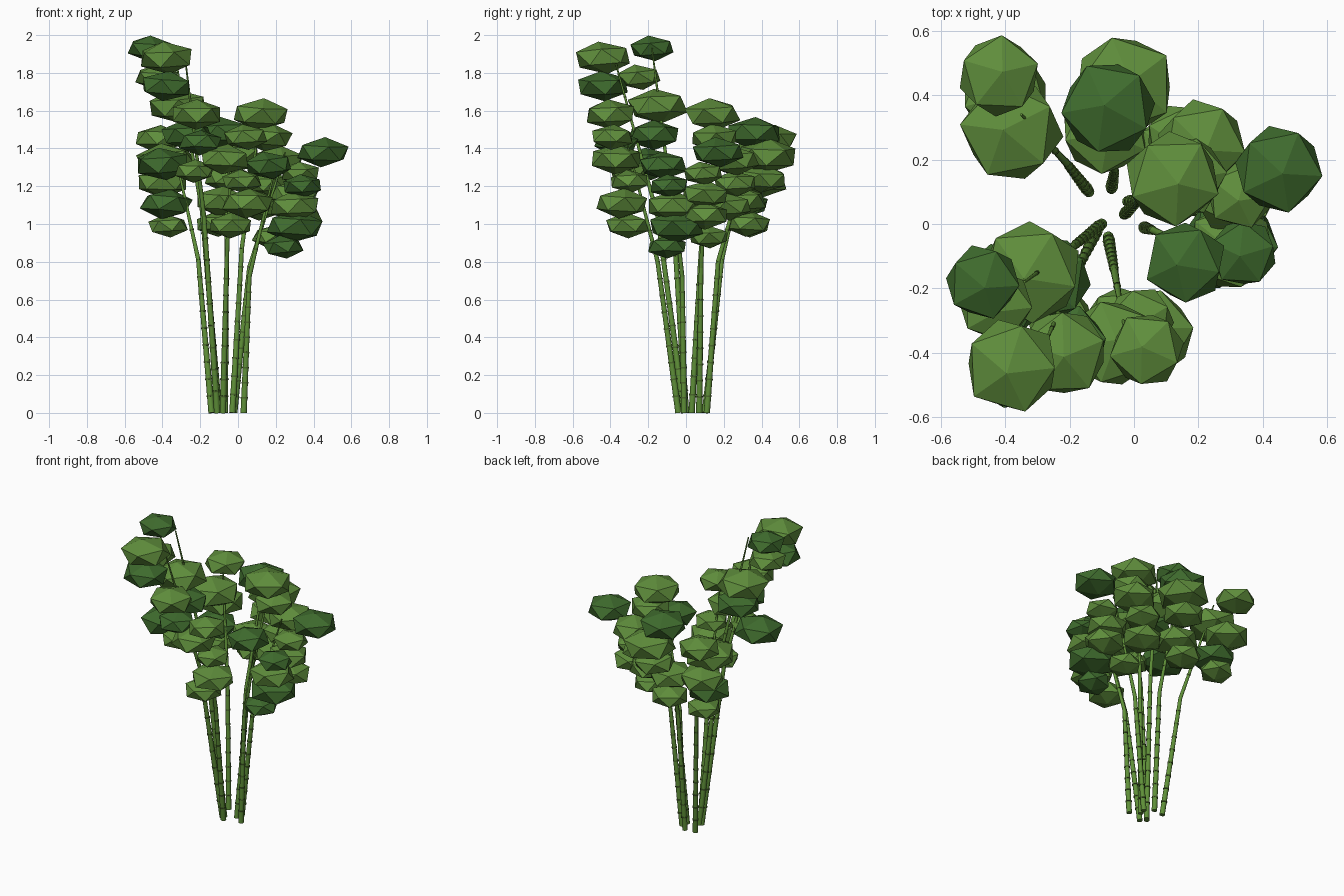
import bpy, bmesh, math, random
from mathutils import Vector, Matrix, Euler

random.seed(4)
cube = bpy.data.objects.get("Cube")
if cube:
    bpy.data.objects.remove(cube, do_unlink=True)


def make_material(name, colour):
    mat = bpy.data.materials.new(name)
    mat.use_nodes = True
    mat.diffuse_color = (*colour, 1)
    mat.node_tree.nodes["Principled BSDF"].inputs["Base Color"].default_value = (*colour, 1)
    return mat


light_leaf = make_material("light leaf green", (0.115, 0.27, 0.045))
dark_leaf = make_material("dark leaf green", (0.05, 0.15, 0.027))
stem_green = make_material("stem green", (0.115, 0.28, 0.04))
joint_green = make_material("joint olive green", (0.07, 0.14, 0.025))


def finish(bm, name, *materials):
    mesh = bpy.data.meshes.new(name)
    bm.to_mesh(mesh)
    bm.free()
    for mat in materials:
        mesh.materials.append(mat)
    bpy.context.collection.objects.link(bpy.data.objects.new(name, mesh))


def add_cone(bm, start, end, radius_start, radius_end):
    axis = end - start
    turn = axis.to_track_quat("Z", "Y").to_matrix().to_4x4()
    made = bmesh.ops.create_cone(bm, cap_ends=True, segments=12, radius1=radius_start,
                                 radius2=radius_end, depth=axis.length,
                                 matrix=Matrix.Translation((start + end) / 2) @ turn)
    # Round sides, flat end caps
    for face in {f for v in made["verts"] for f in v.link_faces}:
        face.smooth = len(face.verts) == 4
    for edge in {e for v in made["verts"] for e in v.link_edges}:
        edge.smooth = all(f.smooth for f in edge.link_faces)


def build_stalk(label, base, bend, tip):
    """Tapered jointed cane that leans outwards above the bend."""
    stem, joints = bmesh.new(), bmesh.new()
    base, bend, tip = Vector((*base, 0)), Vector(bend), Vector(tip)
    for start, end, count, thick, thin in ((base, bend, 9, 0.017, 0.012),
                                           (bend, tip, 4, 0.012, 0.004)):
        add_cone(stem, start, end, thick, thin)
        along = (end - start).normalized() * 0.004
        for i in range(1, count):
            t = i / count
            centre = start.lerp(end, t)
            radius = (thick + (thin - thick) * t) * 1.2
            add_cone(joints, centre - along, centre + along, radius, radius)
    finish(stem, label + "_stem", stem_green)
    finish(joints, label + "_stem_joints", joint_green)


def build_foliage(label, top, drop, clumps, dark):
    """Flattened faceted leaf clumps, stepping evenly down the stalk."""
    bm = bmesh.new()
    for level, (x, y, radius) in enumerate(clumps):
        size = radius * 1.13
        tilt = Euler((random.uniform(-0.17, 0.17), random.uniform(-0.17, 0.17),
                      random.uniform(0, math.tau))).to_matrix().to_4x4()
        place = Matrix.Translation((x, y, top - drop * level))
        squash = Matrix.Diagonal((size, size, size * 0.55, 1))
        made = bmesh.ops.create_icosphere(bm, subdivisions=1, radius=1,
                                          matrix=place @ squash @ tilt)
        for face in {f for v in made["verts"] for f in v.link_faces}:
            face.material_index = int(level in dark)
    finish(bm, label + "_leaf_clumps", light_leaf, dark_leaf)


def build_plant(label, base, bend, tip, top, drop, clumps, dark=()):
    build_stalk(label, base, bend, (*tip, top))
    build_foliage(label, top, drop, clumps, dark)


# Tall canes at the front right
build_plant("tall_outer", (-.1, 0), (-.19, -.07, 1.07), (-.34, -.18), 1.93, .153,
            [(-.47, -.18, .11), (-.43, -.25, .11), (-.32, -.15, .15),
             (-.27, -.17, .13), (-.4, -.2, .14)], dark=(0, 3, 4))
build_plant("tall_front", (-.11, -.01), (-.18, -.15, 1.04), (-.28, -.38), 1.88, .15,
            [(-.38, -.44, .14), (-.38, -.44, .13), (-.22, -.4, .13),
             (-.2, -.37, .11), (-.23, -.3, .1)], dark=(1, 3))

# Front cane
build_plant("front", (-.08, -.04), (-.06, -.15, .8), (-.03, -.32), 1.46, .117,
            [(.04, -.39, .11), (-.07, -.37, .13), (.02, -.3, .1),
             (.05, -.34, .13), (-.04, -.31, .11)])

# Back canes
build_plant("back_right", (-.14, .1), (-.21, .19, .81), (-.35, .34), 1.45, .115,
            [(-.42, .46, .12), (-.38, .29, .15), (-.4, .4, .13),
             (-.38, .3, .13), (-.37, .34, .1)], dark=(3,))
build_plant("back", (-.07, .11), (-.06, .17, .8), (-.06, .36), 1.48, .12,
            [(-.08, .36, .14), (-.03, .43, .15), (-.05, .41, .12),
             (-.09, .29, .13), (-.11, .33, .11)], dark=(0,))

# Left canes
build_plant("back_left", (-.03, .03), (.02, .08, .87), (.12, .18), 1.58, .122,
            [(.12, .14, .14), (.16, .15, .12), (.21, .25, .13),
             (.15, .26, .11), (.12, .22, .12)])
build_plant("left", (-.02, .07), (.06, .08, .77), (.25, .11), 1.38, .112,
            [(.45, .17, .13), (.33, .09, .1), (.3, .1, .12),
             (.32, .1, .12), (.18, .12, .1)], dark=(0,))
build_plant("front_left", (.03, -.01), (.06, -.02, .72), (.2, -.08), 1.31, .108,
            [(.16, -.12, .12), (.34, -.09, .1), (.3, -.07, .13),
             (.3, -.05, .14), (.24, -.1, .1)], dark=(0, 1, 3, 4))
